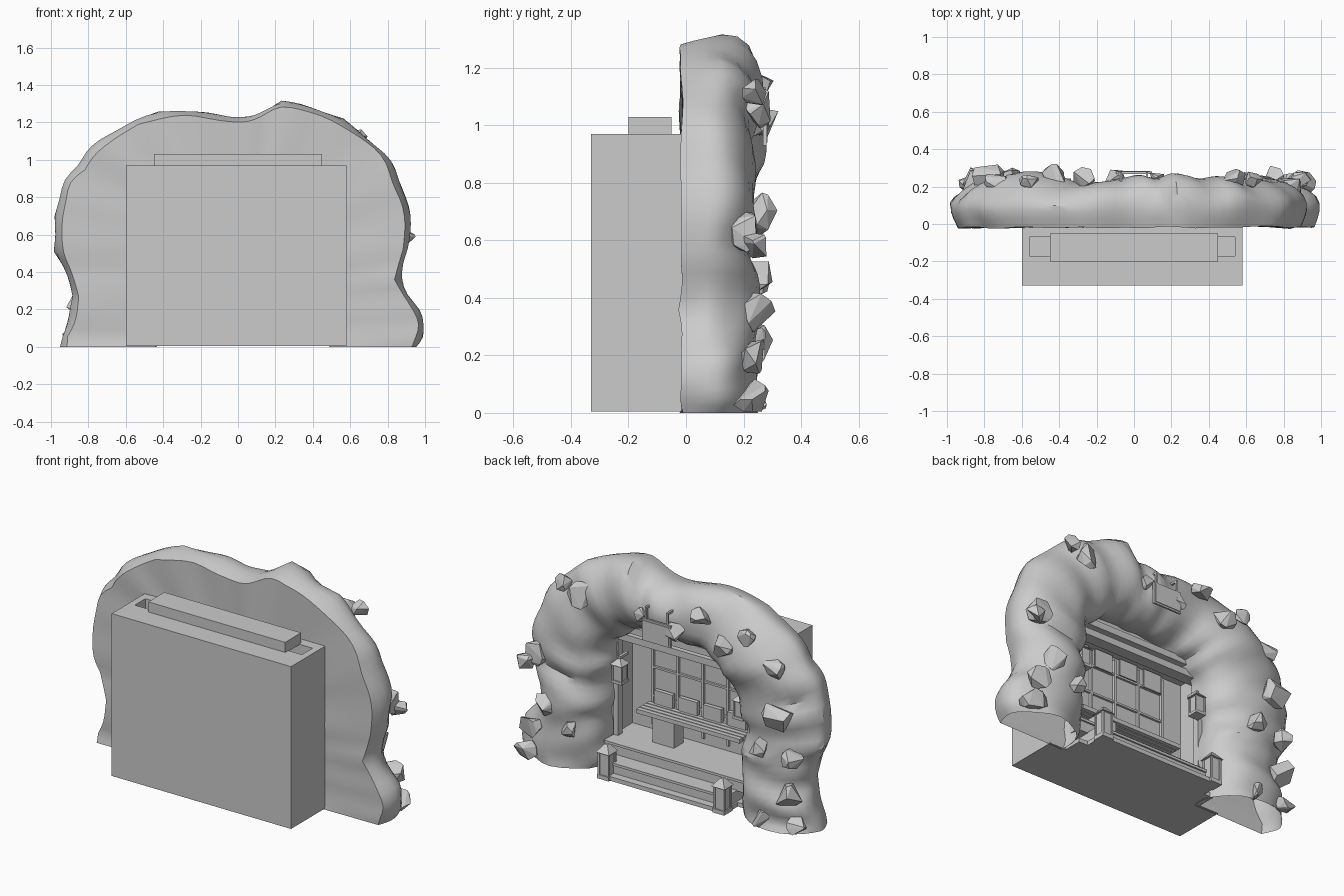
import bpy, bmesh, random, math
from mathutils import Vector

if "Cube" in bpy.data.objects:
    bpy.data.objects.remove(bpy.data.objects["Cube"])
random.seed(4)

def finish(name, bm):
    bmesh.ops.recalc_face_normals(bm, faces=bm.faces)
    me = bpy.data.meshes.new(name)
    bm.to_mesh(me)
    bm.free()
    ob = bpy.data.objects.new(name, me)
    bpy.context.collection.objects.link(ob)
    return ob

def add_box(bm, x0, x1, y0, y1, z0, z1):
    for v in bmesh.ops.create_cube(bm, size=1)['verts']:
        v.co = Vector((x0 + (v.co.x + .5) * (x1 - x0), y0 + (v.co.y + .5) * (y1 - y0), z0 + (v.co.z + .5) * (z1 - z0)))

def boxes(name, *dims):
    bm = bmesh.new()
    for d in dims:
        add_box(bm, *d)
    return finish(name, bm)

# Rock arch: outer and inner outline (outer x, z, inner x, z)
rows = [(-.97, 0, -.46, 0), (-.92, .13, -.46, .12), (-.88, .27, -.45, .25), (-.92, .42, -.46, .38),
        (-1.0, .60, -.47, .52), (-.96, .80, -.46, .64), (-.86, .97, -.42, .73), (-.74, 1.1, -.36, .80),
        (-.55, 1.21, -.28, .86), (-.28, 1.26, -.16, .88), (-.05, 1.22, -.04, .90), (.09, 1.24, .06, .90),
        (.23, 1.305, .16, .90), (.45, 1.26, .27, .87), (.66, 1.15, .36, .81), (.81, .99, .43, .73),
        (.90, .80, .46, .63), (.91, .60, .47, .51), (.88, .45, .47, .38), (.91, .28, .48, .25),
        (1.0, .12, .48, .12), (.95, 0, .48, 0)]

def curve_point(i, t):
    p = [rows[min(max(i + k, 0), len(rows) - 1)] for k in (-1, 0, 1, 2)]
    return [.5 * (2 * b + (c - a) * t + (2 * a - 5 * b + 4 * c - d) * t * t + (3 * b - a - 3 * c + d) * t ** 3)
            for a, b, c, d in zip(*p)]

# Cross-section (inner to outer, depth), closed by a flat back; leg bottoms stay open
section = [(0, -.01), (-.02, .06), (.02, .15), (.2, .23), (.5, .26), (.8, .23), (1, .15), (1.02, .07), (.94, -.018)]
bm = bmesh.new()
crease = bm.edges.layers.float.new('crease_edge')
fine = [curve_point(i, t) for i in range(len(rows) - 1) for t in (0, .5)] + [rows[-1]]
grid = []
for n, (ox, oz, ix, iz) in enumerate(fine):
    end = n in (0, len(fine) - 1)
    dy, do, di = random.uniform(-.03, .02), random.uniform(-.045, .04), random.uniform(-.06, .05)
    line = []
    for s, y in section:
        j = random.uniform(-.03, .03)
        s2 = s + j + (do if s > .7 else di if s < .3 else 0)
        y2 = y + (dy + j if y > .12 else j * .3)
        z = 0 if end else max(.01, iz + (oz - iz) * s2)
        line.append(bm.verts.new((ix + (ox - ix) * s2, y2, z)))
    grid.append(line)
m = len(section)
for a, b in zip(grid, grid[1:]):
    for k in range(m):
        bm.faces.new((a[k], a[(k + 1) % m], b[(k + 1) % m], b[k]))
    for k in (0, m - 1):
        bm.edges.get((a[k], b[k]))[crease] = 1
    for k in range(1, m - 1):  # random ridges in the rock
        if random.random() < .2:
            bm.edges.get((b[k], b[k + 1]))[crease] = 1
arch = finish("rock_arch", bm)
sub = arch.modifiers.new("smooth", 'SUBSURF')
sub.levels = sub.render_levels = 1
bpy.context.view_layer.objects.active = arch
arch.select_set(True)
bpy.ops.object.modifier_apply(modifier="smooth")
bpy.ops.object.shade_smooth_by_angle(angle=math.radians(35))

# Angular stones set into the rock (x, y, z, radius)
stones = [(.52, .25, 1.07, .08), (.64, .24, 1.11, .055), (.84, .21, .63, .08), (.89, .24, .58, .06),
          (.74, .24, .36, .085), (.86, .23, .2, .075), (.89, .22, .05, .085), (.6, .24, .25, .055),
          (-.1, .25, 1.02, .06), (.12, .25, 1.06, .045), (-.27, .25, 1.15, .065), (-.42, .26, 1.03, .075),
          (-.56, .23, 1.1, .055), (-.74, .23, .96, .065), (-.78, .25, .7, .095), (-.65, .25, .48, .065),
          (-.86, .23, .45, .07), (-.84, .24, .23, .085), (-.66, .24, .05, .06), (-.88, .22, .06, .06)]
for i, (x, y, z, r) in enumerate(stones):
    bm = bmesh.new()
    for k in range(14):
        d = Vector([random.gauss(0, 1) for _ in range(3)]).normalized() * r
        bm.verts.new((x + d.x, y + d.y * .85, max(.005, z + d.z)))
    res = bmesh.ops.convex_hull(bm, input=bm.verts)
    bmesh.ops.delete(bm, geom=[g for g in set(res['geom_interior'] + res['geom_unused'])
                               if isinstance(g, bmesh.types.BMVert)], context='VERTS')
    finish("stone_%d" % i, bm)

# Housing behind the alcove, with a recessed roof and vent lid
boxes("housing", (-.6, .58, -.33, -.17, .005, .87), (-.6, -.47, -.17, -.01, .005, .87),
      (.47, .58, -.17, -.01, .005, .87), (-.47, .47, -.17, -.01, .82, .87))
boxes("roof_rim", (-.6, .58, -.33, -.17, .87, .97), (-.6, .58, -.07, -.01, .87, .97),
      (-.6, -.56, -.17, -.07, .87, .97), (.54, .58, -.17, -.07, .87, .97))
boxes("vent_lid", (-.45, .45, -.2, -.05, .965, 1.03))

# Floor and steps
boxes("steps", (-.47, .47, -.17, .1, .005, .03), (-.41, .41, .1, .225, .005, .03), (-.4, .4, -.17, .18, .03, .08),
      (-.4, .4, -.17, .19, .08, .095), (-.47, .47, -.17, .09, .09, .15), (-.47, .47, -.17, .1, .15, .165))

# Entrance frame: side posts and header beams
boxes("entrance_frame", (-.47, -.44, -.03, .01, .16, .8), (.44, .47, -.03, .01, .16, .8),
      (-.49, .49, -.04, .03, .75, .79), (-.5, .5, -.05, .04, .81, .85))

# Window lattice on the rear wall
bars = [(x - .007, x + .007, -.172, -.155, .2, .8) for x in (-.33, -.165, 0, .165, .33)]
bars += [(-.33, .33, -.172, -.157, z - .006, z + .006) for z in (.37, .54, .71)]
boxes("window_lattice", *bars)
boxes("hanging_notices", *[(x - .06, x + .06, -.15, -.143, .7 + .01 * (i % 2), .81)
                           for i, x in enumerate((-.25, -.08, .09, .26))])

# Bench with slats, support block and back cushions
boxes("bench_seat", *[(-.34, .34, -.14 + i * .032, -.114 + i * .032, .315, .34) for i in range(4)])
boxes("bench_support", (.1, .24, -.12, -.03, .16, .315))
boxes("bench_cushions", *[(x - .06, x + .06, -.155, -.13, .34, .42) for x in (-.24, -.08, .08, .24)])

# Lanterns: four-sided bodies with pyramid roofs
def lantern(name, x, y, z, w, h):
    bm = bmesh.new()
    add_box(bm, x - w, x + w, y - w, y + w, z, z + h * .12)
    add_box(bm, x - w * .8, x + w * .8, y - w * .8, y + w * .8, z + h * .12, z + h * .78)
    for sx in (-1, 1):
        for sy in (-1, 1):
            cx, cy, t = x + sx * w * .8, y + sy * w * .8, w * .15
            add_box(bm, cx - t, cx + t, cy - t, cy + t, z + h * .1, z + h * .78)
    a, b = w * 1.15, w * .25
    low, top = [[bm.verts.new((x + i * q, y + j * q, zz)) for i, j in ((-1, -1), (1, -1), (1, 1), (-1, 1))]
                for q, zz in ((a, z + h * .78), (b, z + h))]
    bm.faces.new(low)
    bm.faces.new(top)
    for k in range(4):
        bm.faces.new((low[k], low[(k + 1) % 4], top[(k + 1) % 4], top[k]))
    finish(name, bm)

for side, label in ((-1, "left"), (1, "right")):
    lantern("post_lantern_" + label, side * .38, .2, .005, .038, .2)
    lantern("wall_lantern_" + label, side * .4, .05, .51, .034, .14)
    boxes("lantern_bracket_" + label, (side * .4 - .008, side * .4 + .008, -.02, .055, .65, .665))

# Blank hanging sign with hooks
boxes("sign_board", (-.095, .095, .268, .28, .93, 1.06), (-.085, .085, .278, .284, .94, 1.05))
boxes("sign_hooks", *[b for x in (-.07, .07) for b in
                      ((x - .006, x + .006, .266, .278, 1.05, 1.13), (x - .006, x + .006, .2, .278, 1.12, 1.132))])
